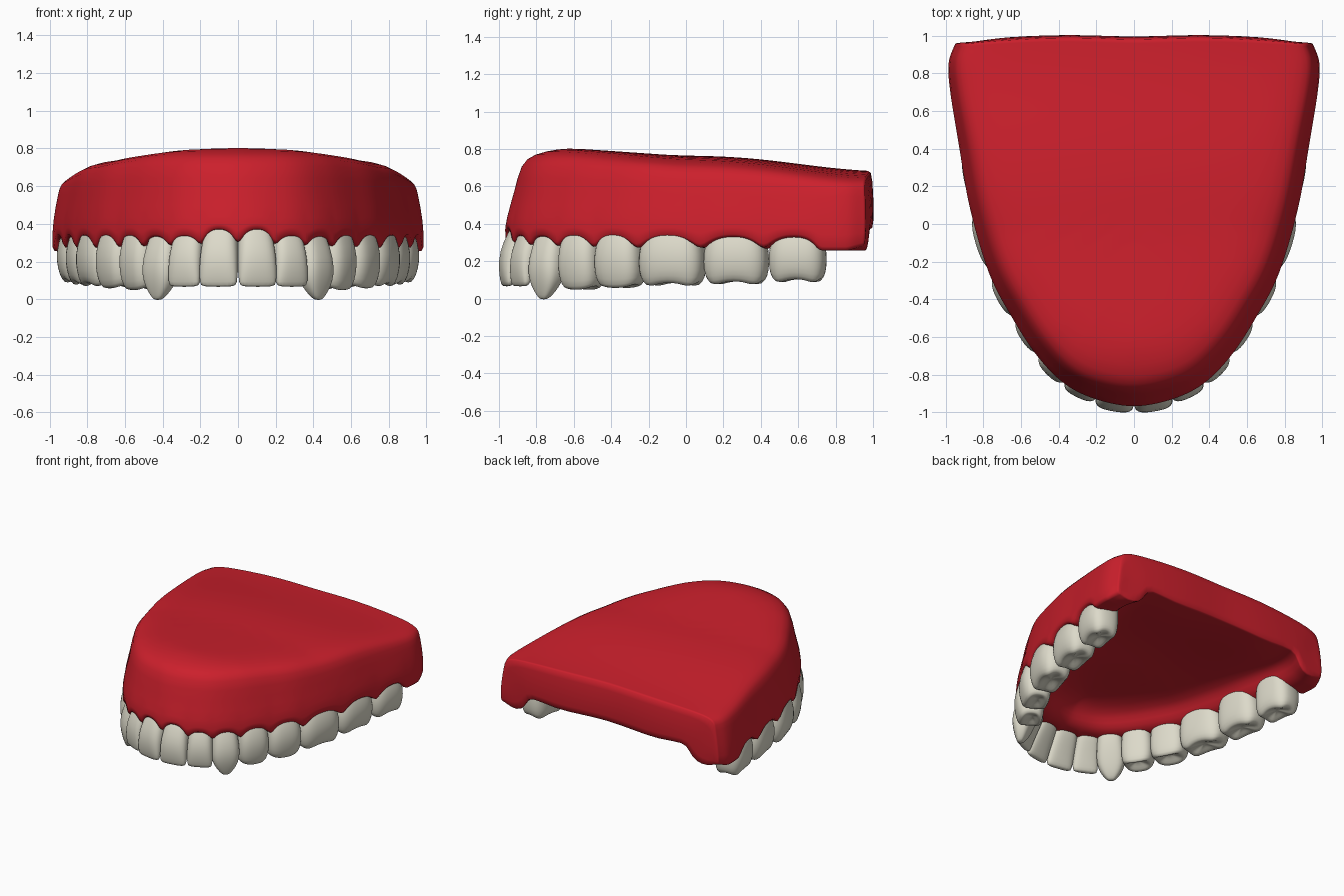
import bpy, bmesh, math
from mathutils import Vector

cube = bpy.data.objects.get("Cube")
if cube:
    bpy.data.objects.remove(cube, do_unlink=True)


def material(name, color, rough):
    m = bpy.data.materials.new(name)
    m.use_nodes = True
    m.diffuse_color = (*color, 1)
    b = m.node_tree.nodes["Principled BSDF"]
    b.inputs["Base Color"].default_value = (*color, 1)
    b.inputs["Roughness"].default_value = rough
    return m


gum_red = material("gum red", (0.6, 0.014, 0.025), 0.5)
ivory = material("tooth ivory", (0.72, 0.70, 0.59), 0.5)

# Left half of the dental arch: one point per gap between teeth, then the back corner
ARCH = [Vector(p) for p in (
    (0, -.955), (.2, -.92), (.365, -.84), (.51, -.695), (.64, -.5), (.765, -.265),
    (.868, .075), (.93, .415), (.98, .715), (.988, .86), (.955, .965))]
LAST = len(ARCH) - 1
TEETH = 8


def arch(t):
    """Smooth point on the arch; whole numbers fall between teeth."""
    i = min(int(t), LAST - 1)
    u = t - i
    p1, p2 = ARCH[i], ARCH[i + 1]
    p0 = ARCH[i - 1] if i else Vector((-ARCH[1].x, ARCH[1].y))
    p3 = ARCH[i + 2] if i + 2 <= LAST else p2 * 2 - p1
    return (p1 * 2 + (p2 - p0) * u + (p0 * 2 - p1 * 5 + p2 * 4 - p3) * u * u
            + (p1 * 3 - p0 - p2 * 3 + p3) * u ** 3) / 2


def finish(name, bm, mat):
    bmesh.ops.recalc_face_normals(bm, faces=bm.faces)
    me = bpy.data.meshes.new(name)
    bm.to_mesh(me)
    bm.free()
    me.materials.append(mat)
    me.shade_smooth()
    ob = bpy.data.objects.new(name, me)
    bpy.context.collection.objects.link(ob)
    mirror = ob.modifiers.new("mirror", 'MIRROR')
    mirror.use_clip = True
    mirror.merge_threshold = 0.0005
    ob.modifiers.new("smooth", 'SUBSURF').levels = 1
    ob.modifiers["smooth"].render_levels = 1
    return ob


def roof(x, y):
    """Height of the top of the gum plate."""
    wave = .012 * math.sin(math.tau * (y + .05) / 1.3) if y > -.05 else 0
    return .803 - .068 * max(0, y + .6) + wave - .05 * x * x


def gum_line(t):
    """Scalloped lower rim that rises over every tooth."""
    if t >= TEETH:
        return .245 + .03 * max(0, t - TEETH - 1)
    s = 2 * (t % 1) - 1
    low = .28 - .03 * min(1, t / 5)
    high = .365 if t < 1 else .325
    return low + (high - low) * (1 - abs(s) ** 2.5)


def gum_section(t):
    """Cross-section from the palate centre, over the rim and back underneath."""
    p = arch(t)
    if t == 0:
        p.x = 0
    back = t / LAST
    c = Vector((0, -.4 + 1.4 * back ** 1.3))
    length = (c - p).length
    d = (c - p) / length
    k = 1 - .35 * back
    rim = gum_line(t)
    ridge = .29 - .04 * back
    flare = .02 * (1 - back)
    tail = max(0, t - LAST + 1)
    pts = []

    def put(inset, z=None, below_roof=0):
        q = p + d * inset
        z = roof(q.x, q.y) - below_roof if z is None else z
        # the back wall bulges at mid height and towards both sides
        bulge = .03 * math.sin(math.pi * min(1, q.x / .955)) - .06 * abs(z - .45)
        pts.append((q.x, q.y + tail * bulge, z))

    for f in (1, .67, .33):
        put(.28 + (length - .28) * f)
    for inset, drop in ((.28, 0), (.14, .03), (.07, .08)):
        put(inset * k, None, drop * (1 - .6 * back))
    put(.036, .56)
    put(.012 - flare, .43)
    put(-flare, rim)
    put(.03, rim + .015)
    put(.1, ridge)
    put(.2, ridge + .01)
    put(.25, .34)
    put(.285, .4)
    for f, drop in ((.33, .31), (.67, .3), (1, .295)):
        put(.285 + (length - .285) * f, None, drop + .045 * (1 - back))
    return pts


# Gum plate: loft the sections along the arch and close the back
bm = bmesh.new()
STEPS = 8
rings = [[bm.verts.new(q) for q in gum_section(i / STEPS)] for i in range(LAST * STEPS + 1)]
for a, b in zip(rings, rings[1:]):
    for j in range(len(a) - 1):
        bm.faces.new((a[j], a[j + 1], b[j + 1], b[j]))
end = rings[-1]
n = len(end) - 1
for j in range(n // 2):
    quad = [end[j], end[j + 1], end[n - j - 1], end[n - j]]
    bm.faces.new(list(dict.fromkeys(quad)))
finish("gum_plate", bm, gum_red)

# Tooth forms, root to biting edge: (height share, width scale, outer offset, depth scale)
INCISOR = ((0, .6, -.1, .6), (.25, .86, -.045, .95), (.5, .98, -.005, .9), (.75, 1, 0, .62),
           (.95, .97, -.015, .32), (1, .86, -.025, .18))
CANINE = ((0, .6, -.1, .6), (.25, .85, -.04, .95), (.5, .97, 0, 1), (.7, 1, 0, .8),
          (.85, .75, -.015, .55), (.95, .42, -.03, .32), (1, .18, -.04, .15))
MOLAR = ((0, .65, -.08, .7), (.28, .88, -.025, .9), (.55, 1, 0, 1), (.8, .99, -.01, .94),
         (.95, .9, -.03, .8), (1, .74, -.055, .6), (.94, .42, -.09, .32), (.91, .12, -.12, .1))
SEGMENTS = 20
ROOT_Z = .44


def tooth(name, index, form, depth, tip, bulge, cusps=0):
    a, b = arch(index), arch(index + 1)
    width = (b - a).length * .515
    along = (b - a).normalized()
    out = Vector((along.y, -along.x))
    mid = arch(index + .5)
    bm = bmesh.new()
    loops = []
    for h, ws, offset, ds in form:
        centre = mid + out * (bulge + offset - depth * ds / 2)
        loop = []
        for s in range(SEGMENTS):
            ang = math.tau * s / SEGMENTS
            ca, sa = math.cos(ang), math.sin(ang)
            # rounded-box outline
            q = (centre + along * math.copysign(abs(ca) ** .7, ca) * width * ws
                 + out * math.copysign(abs(sa) ** .7, sa) * depth / 2 * ds)
            z = ROOT_Z + (tip - ROOT_Z) * h
            if cusps and h > .9:
                z += .014 * ws * math.cos(cusps * ang)
            loop.append(bm.verts.new((q.x, q.y, z)))
        loops.append(loop)
    for lo, hi in zip(loops, loops[1:]):
        for s in range(SEGMENTS):
            e = (s + 1) % SEGMENTS
            bm.faces.new((lo[s], lo[e], hi[e], hi[s]))
    bm.faces.new(loops[0])
    bm.faces.new(loops[-1])
    ob = finish(name, bm, ivory)
    ob.modifiers["mirror"].use_clip = False
    ob.modifiers["mirror"].use_mirror_merge = False


# Teeth, each mirrored to the other side
tooth("central_incisors", 0, INCISOR, .17, .065, .054)
tooth("lateral_incisors", 1, INCISOR, .17, .065, .04)
tooth("canines", 2, CANINE, .19, -.005, .035)
tooth("first_premolars", 3, MOLAR, .22, .05, .031, 2)
tooth("second_premolars", 4, MOLAR, .23, .06, .031, 2)
tooth("first_molars", 5, MOLAR, .26, .07, .027, 4)
tooth("second_molars", 6, MOLAR, .26, .078, .01, 4)
tooth("third_molars", 7, MOLAR, .25, .09, .003, 4)
